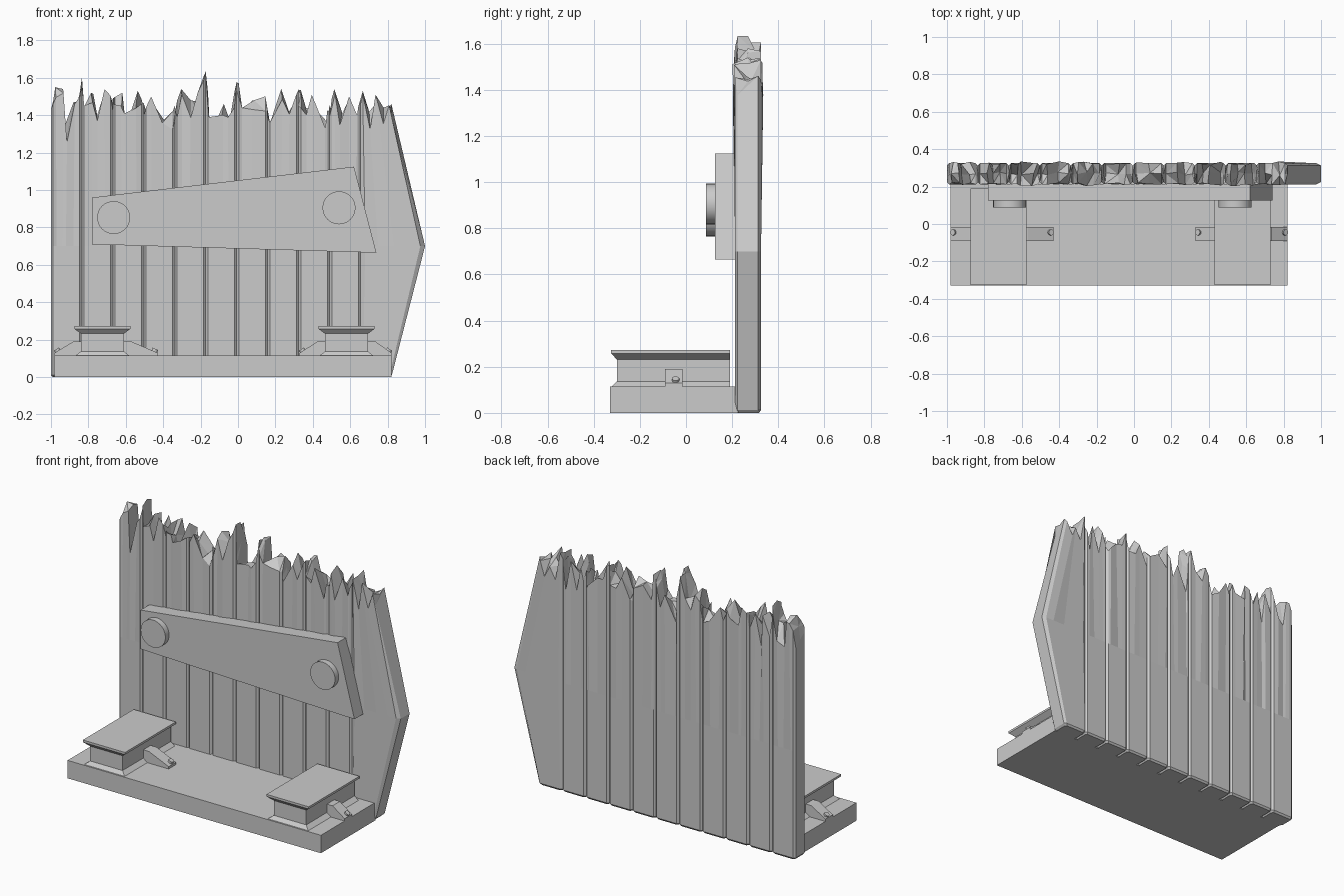
import bpy, bmesh, random
from math import radians, pi
from mathutils import Matrix, Vector

if "Cube" in bpy.data.objects:
    bpy.data.objects.remove(bpy.data.objects["Cube"])

random.seed(4)
YF, YB = 0.212, 0.325
BEV = 0.012


def finish(name, bm):
    bmesh.ops.recalc_face_normals(bm, faces=bm.faces)
    mesh = bpy.data.meshes.new(name)
    bm.to_mesh(mesh)
    bm.free()
    ob = bpy.data.objects.new(name, mesh)
    bpy.context.collection.objects.link(ob)
    return ob


def prism(name, profile, y0, y1):
    """Extrude an (x, z) profile along y."""
    bm = bmesh.new()
    a = [bm.verts.new((x, y0, z)) for x, z in profile]
    b = [bm.verts.new((x, y1, z)) for x, z in profile]
    bm.faces.new(a)
    bm.faces.new(b[::-1])
    n = len(a)
    for i in range(n):
        j = (i + 1) % n
        bm.faces.new((a[i], b[i], b[j], a[j]))
    return finish(name, bm)


def cylinder(name, centre, axis, radius, depth, sides):
    bm = bmesh.new()
    rot = Vector((0, 0, 1)).rotation_difference(Vector(axis)).to_matrix().to_4x4()
    bmesh.ops.create_cone(bm, cap_ends=True, segments=sides, radius1=radius, radius2=radius,
                          depth=depth, matrix=Matrix.Translation(centre) @ rot)
    ob = finish(name, bm)
    for p in ob.data.polygons:
        p.use_smooth = len(p.vertices) == 4
    return ob


# Splintered skyline of the wall, as (x, z)
skyline = [(-1, 1.43), (-.97, 1.55), (-.94, 1.54), (-.92, 1.35), (-.88, 1.47), (-.85, 1.49),
           (-.835, 1.61), (-.82, 1.42), (-.78, 1.52), (-.75, 1.40), (-.71, 1.54), (-.67, 1.49),
           (-.62, 1.52), (-.60, 1.41), (-.54, 1.53), (-.49, 1.44), (-.46, 1.50), (-.40, 1.38),
           (-.35, 1.42), (-.30, 1.54), (-.26, 1.48), (-.22, 1.52), (-.17, 1.64), (-.15, 1.39),
           (-.08, 1.46), (-.05, 1.39), (0, 1.61), (.02, 1.44), (.08, 1.48), (.14, 1.54),
           (.17, 1.36), (.23, 1.54), (.27, 1.42), (.33, 1.55), (.37, 1.44), (.40, 1.51),
           (.46, 1.38), (.52, 1.54), (.55, 1.41), (.59, 1.50), (.63, 1.40), (.67, 1.54),
           (.70, 1.42), (.74, 1.51), (.78, 1.44), (.82, 1.46)]


def height(x):
    for (xa, za), (xb, zb) in zip(skyline, skyline[1:]):
        if x <= xb:
            return za + (zb - za) * max(0, x - xa) / (xb - xa)
    return skyline[-1][1]


def plank(name, x0, x1, bulge):
    """Chamfered board with a broken top; bulge pushes its right edge out at mid height."""
    xs = [x0, x0 + BEV]
    xs += [x for x, _ in skyline if x0 + 1.6 * BEV < x < x1 - 1.6 * BEV]
    xs += [x1 - BEV, x1]
    n = len(xs)
    bm = bmesh.new()
    mid = (x0 + x1) / 2

    def pair(i):
        end = BEV if i in (0, n - 1) else 0
        return YF + end, YB - end

    rings = []
    for z, inset in ((0, BEV * 0.7), (BEV, 0), (0.70, 0)):
        push = bulge * z / 0.70
        front, back = [], []
        for i, x in enumerate(xs):
            x += push * (x - x0) / (x1 - x0)
            x += inset * (mid - x) / (x1 - x0) * 2
            f, b = pair(i)
            front.append(bm.verts.new((x, f + inset, z)))
            back.append(bm.verts.new((x, b - inset, z)))
        rings.append(front + back[::-1])
    # Broken rim: front, middle and back rows; one of them reaches the skyline
    rows = [[], [], []]
    for i, x in enumerate(xs):
        f, b = pair(i)
        edge = i in (0, 1, n - 2, n - 1)
        tall = random.randrange(3)
        for k, y in enumerate((f, (f + b) / 2, b)):
            z = height(x) - (0 if k == tall else random.uniform(0, 0.10))
            jx = 0 if edge else random.uniform(-.008, .008)
            jy = 0 if edge else random.uniform(-.01, .01)
            rows[k].append(bm.verts.new((x + jx, y + jy, z)))
    rings.append(rows[0] + rows[2][::-1])
    m = len(rings[0])
    for lo, hi in zip(rings, rings[1:]):
        for i in range(m):
            j = (i + 1) % m
            bm.faces.new((lo[i], lo[j], hi[j], hi[i]))
    bm.faces.new(rings[0])
    cap = []
    for ra, rb in zip(rows, rows[1:]):
        for i in range(n - 1):
            cap.append(bm.faces.new((ra[i], ra[i + 1], rb[i + 1], rb[i])))
    for e in (0, n - 1):
        bm.faces.new([r[e] for r in rows])
    bmesh.ops.triangulate(bm, faces=cap)
    finish(name, bm)


# Wall boards, the last one pointed outwards
step = 0.1655
for i in range(11):
    x0 = -1 + i * step
    last = i == 10
    plank(f"wall_board_{i + 1}", x0, 0.82 if last else x0 + step, 0.18 if last else 0)

# Cross brace with two bolt heads
prism("cross_brace", [(-.78, .71), (.74, .665), (.62, 1.125), (-.78, .96)], 0.125, 0.215)
for side, x, z in (("left", -.665, .853), ("right", .54, .905)):
    cylinder(f"{side}_bolt_head", (x, 0.11, z), (0, 1, 0), 0.088, 0.045, 32)

# Base slab
prism("base_slab", [(-.98, 0), (.82, 0), (.82, .115), (-.98, .115)], -0.33, 0.225)


def rail(name, cx):
    """Stacked rectangles flaring on three sides, flat against the wall."""
    bm = bmesh.new()
    prev = None
    for z, hw, y in ((.11, .15, -.325), (.137, .115, -.30), (.232, .115, -.30),
                     (.258, .15, -.325), (.272, .15, -.325)):
        ring = [bm.verts.new(p) for p in ((cx - hw, y, z), (cx + hw, y, z),
                                          (cx + hw, .19, z), (cx - hw, .19, z))]
        if prev:
            for i in range(4):
                j = (i + 1) % 4
                bm.faces.new((prev[i], prev[j], ring[j], ring[i]))
        else:
            bm.faces.new(ring[::-1])
        prev = ring
    bm.faces.new(prev)
    finish(name, bm)


def clip(name, cx, s, reach):
    """Sloped clamp beside a rail, with a small pin near its toe."""
    pts = [(.10, .112), (reach, .112), (reach, .13), (.155, .19), (.10, .19)]
    prism(name, [(cx + s * x, z) for x, z in pts], -0.09, -0.015)
    slope = Vector((s * .06, 0, reach - .155)).normalized()
    cylinder(name + "_pin", (cx + s * (reach - .017), -.045, .137), slope, .016, .03, 12)


# Rails and their clamps
for side, cx, left, right in (("left", -.725, .255, .295), ("right", .58, .25, .24)):
    rail(f"{side}_rail", cx)
    clip(f"{side}_rail_clip_a", cx, -1, left)
    clip(f"{side}_rail_clip_b", cx, 1, right)
